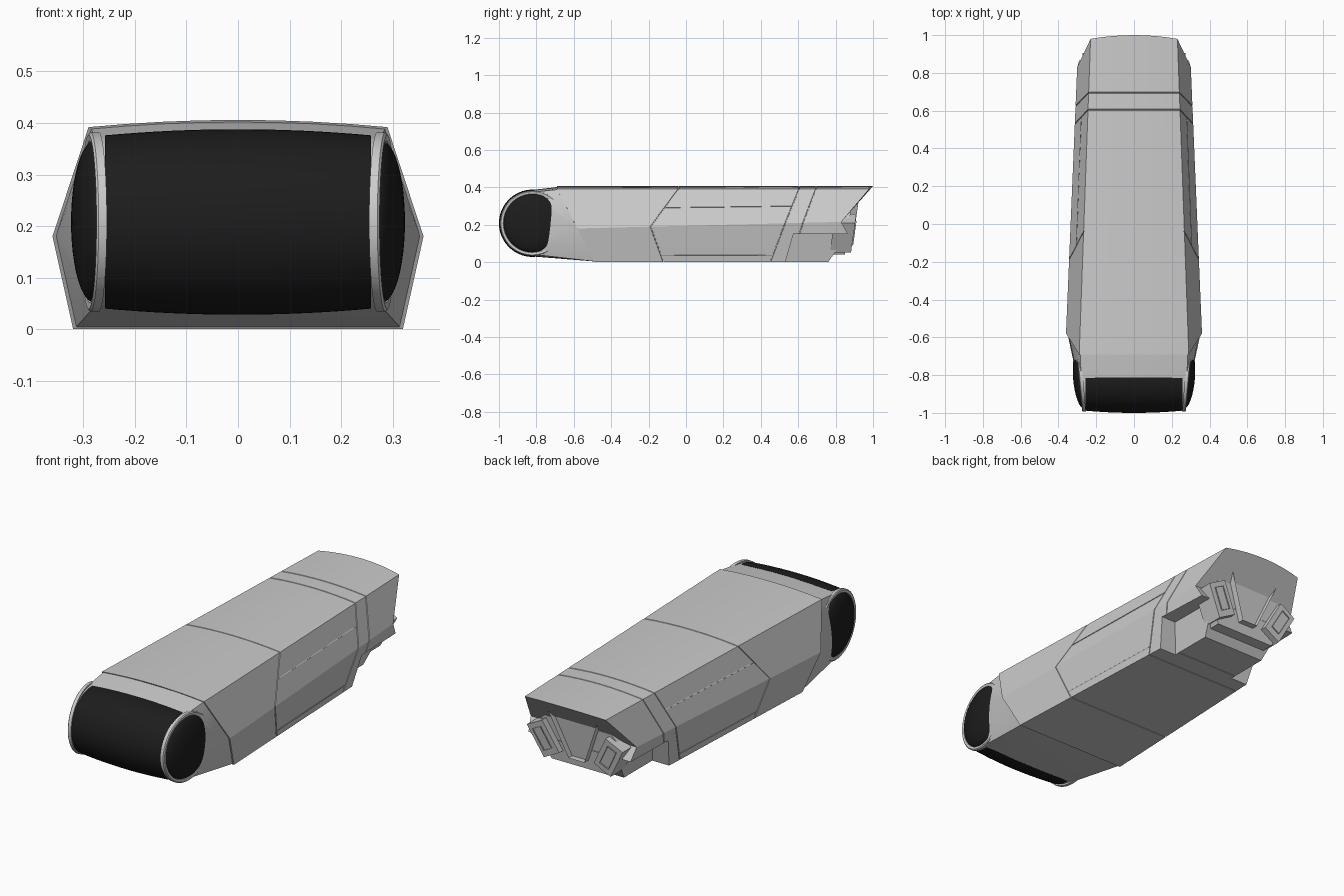
import bpy, bmesh, math
from mathutils import Vector, Matrix

if "Cube" in bpy.data.objects:
    bpy.data.objects.remove(bpy.data.objects["Cube"])

DRUM_Y, DRUM_Z = -0.82, 0.208
dark = bpy.data.materials.new("dark_glass")
dark.diffuse_color = (0.012, 0.012, 0.012, 1)
dark.use_nodes = True
dark.node_tree.nodes["Principled BSDF"].inputs["Base Color"].default_value = dark.diffuse_color


def finish(name, bm, smooth=None, mat=None):
    bmesh.ops.recalc_face_normals(bm, faces=bm.faces)
    me = bpy.data.meshes.new(name)
    bm.to_mesh(me)
    bm.free()
    ob = bpy.data.objects.new(name, me)
    bpy.context.collection.objects.link(ob)
    if mat:
        me.materials.append(mat)
    if smooth:
        bpy.ops.object.select_all(action='DESELECT')
        ob.select_set(True)
        bpy.context.view_layer.objects.active = ob
        bpy.ops.object.shade_smooth_by_angle(angle=math.radians(smooth))
    return ob


# Hull cross-section: flat base, angled sides, gently arched roof
def corner(kind, y):
    if kind == "top":
        return Vector((0.29 - 0.036 * (y + 0.69), y, 0.392))
    if kind == "mid":
        return Vector((0.36 - 0.042 * (y + 0.58), y, 0.18 + 0.025 * (y + 0.58)))
    return Vector((0.32 - 0.043 * (y + 0.49), y, 0))


def ring(st, dy=0, s=1.0):
    top, mid, bot = (corner(k, y + dy) for k, y in zip(("top", "mid", "bot"), st))
    low = mid.lerp(bot, (mid.z - 0.15) / mid.z)
    bow = 0
    if len(st) > 3:            # stern: lower side sweeps back, roof edge bows out
        low.y, bow = st[3], 0.02
    half = [bot, low, mid]
    arc = []
    for i in range(9):
        t = 1 - i / 4
        arc.append(Vector((top.x * t, top.y + bow * (1 - t * t), top.z + 0.014 * (1 - t * t))))
    pts = half + arc + [Vector((-p.x, p.y, p.z)) for p in reversed(half)]
    return [Vector((p.x * s, p.y, 0.2 + (p.z - 0.2) * s)) for p in pts]


stations = [(-0.69, -0.58, -0.49), (-0.04, -0.19, -0.12), (0.605, 0.53, 0.45),
            (0.695, 0.625, 0.56), (0.98, 0.83, 0.76, 0.865)]

# Main hull, lofted with narrow grooves at the panel seams
rings = [ring(stations[0])]
for st in stations[1:4]:
    rings += [ring(st, -0.003), ring(st, -0.002, 0.988), ring(st, 0.002, 0.988), ring(st, 0.003)]
rings.append(ring(stations[4]))
bm = bmesh.new()
loops = [[bm.verts.new(p) for p in r] for r in rings]
n = len(loops[0])
for a, b in zip(loops, loops[1:]):
    for i in range(n):
        j = (i + 1) % n
        bm.faces.new((a[i], a[j], b[j], b[i]))
bm.faces.new(loops[0])
e = loops[-1]
bm.faces.new(e[2:n - 2])
bm.faces.new((e[1], e[2], e[n - 3], e[n - 2]))
bm.faces.new((e[0], e[1], e[n - 2], e[n - 1]))
hull = finish("main_hull", bm, 12)

# Notches under the rear corners
for s in (-1, 1):
    bm = bmesh.new()
    prof = [(0.53, -0.005), (0.575, 0.152), (0.95, 0.149), (0.95, -0.005)]
    inner = [bm.verts.new((s * (0.18 + 0.25 * z), y, z)) for y, z in prof]
    outer = [bm.verts.new((s * 0.5, y, z)) for y, z in prof]
    bm.faces.new(inner)
    bm.faces.new(outer)
    for i in range(4):
        j = (i + 1) % 4
        bm.faces.new((inner[i], inner[j], outer[j], outer[i]))
    cut = finish("notch_cutter", bm)
    cut.hide_render = True
    cut.hide_set(True)
    m = hull.modifiers.new("notch", 'BOOLEAN')
    m.operation, m.object, m.solver = 'DIFFERENCE', cut, 'EXACT'


# Thin trim strips along the side panels
def strip(name, a, b, r=0.0025):
    bm = bmesh.new()
    d = b - a
    mat = Matrix.Translation((a + b) / 2) @ d.to_track_quat('Z', 'Y').to_matrix().to_4x4()
    bmesh.ops.create_cone(bm, cap_ends=True, segments=4, radius1=r, radius2=r, depth=d.length, matrix=mat)
    finish(name, bm)


for s in (-1, 1):
    for label, k1, k2, t, y0, y1 in (("upper", "top", "mid", 0.5, -0.11, 0.565),
                                     ("lower", "bot", "mid", 0.18, -0.13, 0.46)):
        a, b = (corner(k1, y).lerp(corner(k2, y), t) for y in (y0, y1))
        a.x *= s
        b.x *= s
        strip(label + "_side_trim", a, b)


# Front drum radius and the slightly toed-out side circle
def drum_r(x):
    return 0.18 - 0.012 * (x / 0.26) ** 2


def circle(r, s, count=64):
    for i in range(count):
        a = 2 * math.pi * i / count
        y = r * math.cos(a)
        yield Vector((s * (0.28 + 0.09 * y), DRUM_Y + y, DRUM_Z + r * math.sin(a)))


# Neck: skin wrapped from the hull front onto the drum
bm = bmesh.new()
pts = ring(stations[0], 0.008, 0.984)
for s in (-1, 1):
    pts += circle(0.165, s)
for i in range(9):
    x = -0.25 + 0.5 * i / 8
    for k in range(33):
        a = math.radians(90 + 180 * k / 32)
        r = drum_r(x) - 0.003
        pts.append(Vector((x, DRUM_Y + r * math.cos(a), DRUM_Z + r * math.sin(a))))
for p in pts:
    bm.verts.new(p)
res = bmesh.ops.convex_hull(bm, input=bm.verts)
bmesh.ops.delete(bm, geom=[v for v in set(res["geom_interior"] + res["geom_unused"])
                           if isinstance(v, bmesh.types.BMVert)], context='VERTS')
finish("neck_fairing", bm, 25)

# Dark barrel-shaped front window
bm = bmesh.new()
grid = []
for i in range(17):
    x = -0.258 + 0.516 * i / 16
    row = []
    for k in range(41):
        a = math.radians(88 + 186 * k / 40)
        r = drum_r(x)
        row.append(bm.verts.new((x, DRUM_Y + r * math.cos(a), DRUM_Z + r * math.sin(a))))
    grid.append(row)
for p, q in zip(grid, grid[1:]):
    for k in range(40):
        bm.faces.new((p[k], q[k], q[k + 1], p[k + 1]))
for row in (grid[0], grid[-1]):
    bm.faces.new(row)
bm.faces.new([r[0] for r in grid] + [r[-1] for r in reversed(grid)])
finish("front_window", bm, 40, dark)

# Domed side windows with raised rims
for s in (-1, 1):
    place = Matrix.Translation((s * 0.28, DRUM_Y, DRUM_Z)) @ Matrix.Rotation(-s * math.atan(0.09), 4, 'Z')
    bm = bmesh.new()
    bmesh.ops.create_uvsphere(bm, u_segments=48, v_segments=24, radius=1,
                              matrix=place @ Matrix.Diagonal((0.042, 0.156, 0.156, 1)))
    finish("side_window", bm, 40, dark)
    bm = bmesh.new()
    section = [(-0.01, 0.174), (0.006, 0.174), (0.01, 0.169), (0.008, 0.157), (-0.01, 0.152)]
    rows = []
    for k in range(64):
        a = 2 * math.pi * k / 64
        rows.append([bm.verts.new(place @ Vector((s * x, r * math.cos(a), r * math.sin(a)))) for x, r in section])
    for k in range(64):
        p, q = rows[k], rows[(k + 1) % 64]
        for i in range(5):
            j = (i + 1) % 5
            bm.faces.new((p[i], p[j], q[j], q[i]))
    finish("window_rim", bm, 30)


# Stern blocks: outline in x-z, pushed back to a slightly leaning plane
def block(name, poly, off, inset, depth):
    bm = bmesh.new()
    back = [bm.verts.new((x, 0.79 if z > 0.1 else 0.77, z)) for x, z in poly]
    front = [bm.verts.new((x, 0.875 + 0.14 * z + off, z)) for x, z in poly]
    bm.faces.new(back)
    face = bm.faces.new(front)
    k = len(poly)
    for i in range(k):
        j = (i + 1) % k
        bm.faces.new((back[i], back[j], front[j], front[i]))
    bmesh.ops.inset_region(bm, faces=[face], thickness=inset)
    for v in face.verts:
        v.co.y += depth
    finish(name, bm)


block("stern_base", [(-0.19, 0.27), (0.19, 0.27), (0.25, 0.2), (0.17, 0.04), (-0.17, 0.04), (-0.25, 0.2)],
      -0.04, 0.012, 0.008)
block("stern_centre_frame", [(-0.14, 0.325), (0.14, 0.325), (0.045, 0.09), (-0.045, 0.09)], 0.002, 0.022, -0.03)


def tilted(cx, cz, w, h, ang, s):
    u = Vector((math.sin(ang), math.cos(ang)))
    v = Vector((u.y, -u.x))
    c = Vector((cx, cz))
    return [(s * p.x, p.y) for p in (c + u * h + v * w, c + u * h - v * w, c - u * h - v * w, c - u * h + v * w)]


for s in (-1, 1):
    block("stern_side_block", tilted(0.185, 0.155, 0.052, 0.088, math.radians(28), s), -0.012, 0.016, 0.012)
    block("stern_side_nozzle", tilted(0.187, 0.157, 0.026, 0.058, math.radians(28), s), 0.006, 0.008, -0.006)
